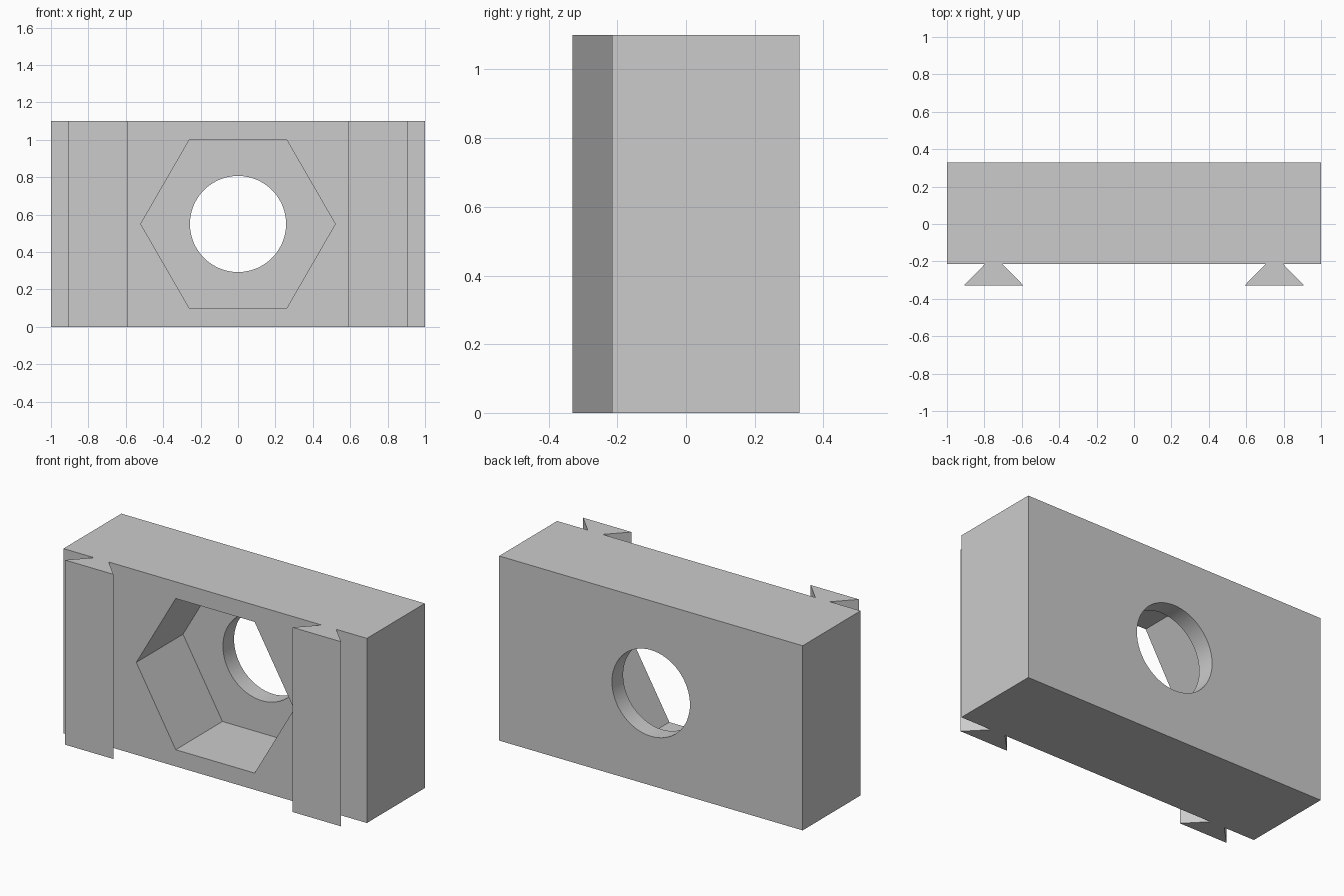
import bpy
import math

cube = bpy.data.objects.get("Cube")
if cube:
    bpy.data.objects.remove(cube, do_unlink=True)

HEIGHT, FRONT, BACK = 1.1, -0.215, 0.33
POCKET_FLOOR = 0.225

grey = bpy.data.materials.new("light_grey")
grey.use_nodes = True
color = (0.6, 0.6, 0.6, 1)
grey.diffuse_color = color
grey.node_tree.nodes["Principled BSDF"].inputs["Base Color"].default_value = color


def prism(name, outline, z0, z1):
    """Extrude a counter-clockwise xy outline from z0 to z1."""
    n = len(outline)
    verts = [(x, y, z) for z in (z0, z1) for x, y in outline]
    faces = [tuple(reversed(range(n))), tuple(range(n, 2 * n))]
    faces += [(i, (i + 1) % n, n + (i + 1) % n, n + i) for i in range(n)]
    mesh = bpy.data.meshes.new(name)
    mesh.from_pydata(verts, [], faces)
    mesh.materials.append(grey)
    obj = bpy.data.objects.new(name, mesh)
    bpy.context.collection.objects.link(obj)
    return obj


def cut(target, radius, sides, y0, y1):
    """Cut a regular opening running along y through the middle of the block."""
    bpy.ops.mesh.primitive_cylinder_add(
        vertices=sides, radius=radius, depth=y1 - y0,
        location=(0, (y0 + y1) / 2, HEIGHT / 2), rotation=(math.pi / 2, 0, 0))
    cutter = bpy.context.object
    cutter.name = "opening_cutter"
    cutter.hide_render = True
    if sides == 6:
        # Corners point sideways
        cutter.rotation_euler = (math.pi / 2, math.pi / 6, 0)
    cutter.data.materials.append(grey)
    mod = target.modifiers.new("opening", "BOOLEAN")
    mod.operation = "DIFFERENCE"
    mod.solver = "EXACT"
    mod.object = cutter
    bpy.context.view_layer.objects.active = target
    bpy.ops.object.modifier_apply(modifier=mod.name)
    bpy.data.objects.remove(cutter, do_unlink=True)


# Main block with a hexagonal nut pocket and a round bolt hole
block = prism("block", [(-1, FRONT), (1, FRONT), (1, BACK), (-1, BACK)], 0, HEIGHT)
cut(block, 0.52, 6, FRONT - 0.1, POCKET_FLOOR)
cut(block, 0.257, 64, POCKET_FLOOR - 0.1, BACK + 0.1)
bpy.ops.object.select_all(action="DESELECT")
block.select_set(True)
bpy.context.view_layer.objects.active = block
bpy.ops.object.shade_smooth_by_angle(angle=math.radians(30))

# Dovetail rails on the front
for side, x in (("right", -0.75), ("left", 0.75)):
    prism(side + "_dovetail_rail",
          [(x - 0.16, -0.33), (x + 0.16, -0.33), (x + 0.048, FRONT), (x - 0.048, FRONT)],
          0, HEIGHT)
